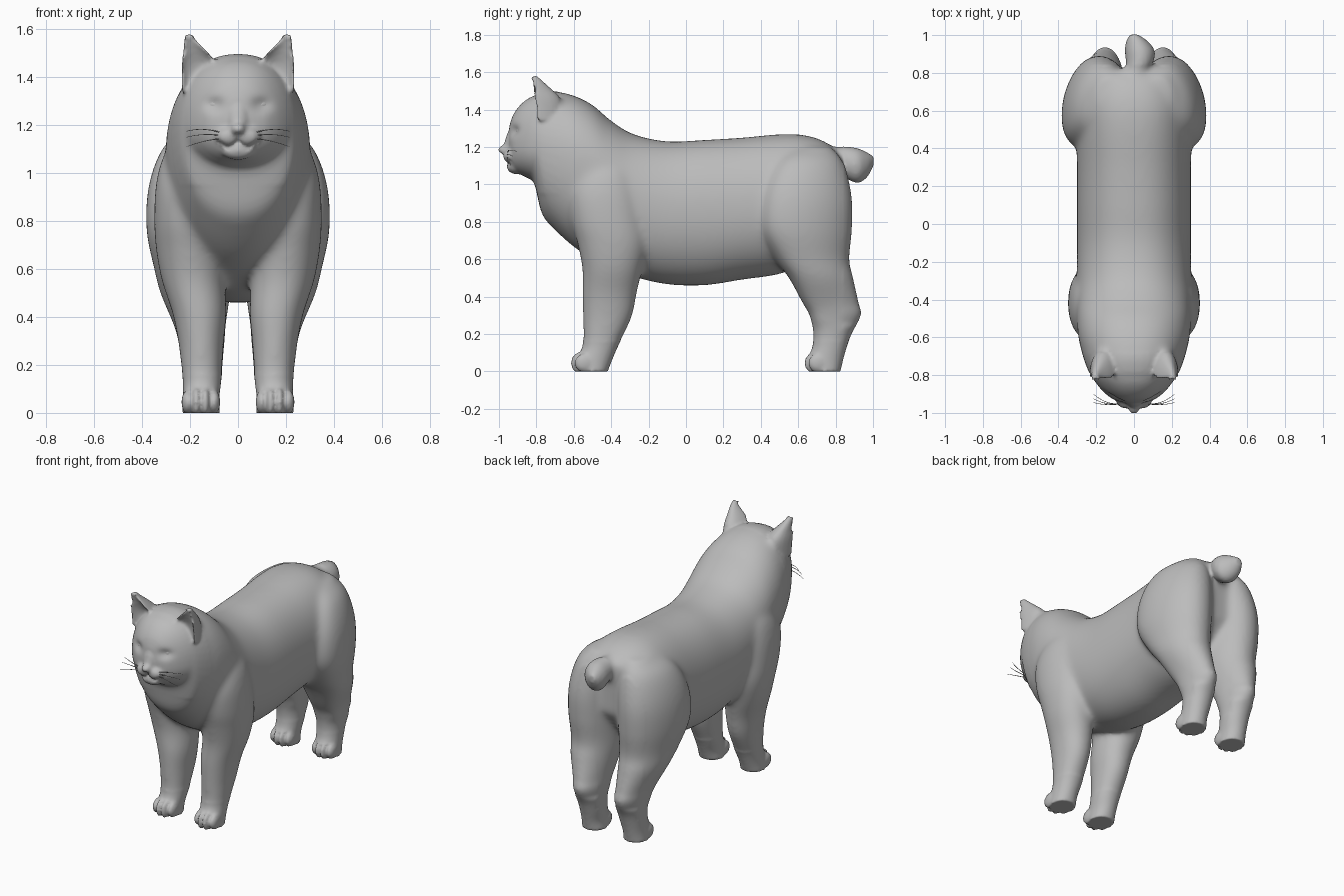
import bpy, bmesh, math
from mathutils import Vector, Matrix

if "Cube" in bpy.data.objects:
    bpy.data.objects.remove(bpy.data.objects["Cube"])

fur = bpy.data.materials.new("grey fur")
fur.diffuse_color = (0.5, 0.5, 0.5, 1)
fur.use_nodes = True
fur.node_tree.nodes["Principled BSDF"].inputs["Base Color"].default_value = fur.diffuse_color
N = 48
skin = bmesh.new()


def spline_rows(rows, steps=5):
    """Smoothly fill in rows between the key sections."""
    out = []
    for i in range(len(rows) - 1):
        a, b, c, d = (rows[max(0, min(len(rows) - 1, i + k))] for k in (-1, 0, 1, 2))
        for s in range(steps):
            t = s / steps
            out.append([q + 0.5 * t * ((r - p) + t * ((2 * p - 5 * q + 4 * r - u)
                        + t * (3 * (q - r) + u - p))) for p, q, r, u in zip(a, b, c, d)])
    return out + [list(rows[-1])]


def loft(rings):
    """Closed tube through rings of points."""
    vs = [[skin.verts.new(p) for p in ring] for ring in rings]
    for a, b in zip(vs, vs[1:]):
        for j in range(N):
            k = (j + 1) % N
            skin.faces.new((a[j], a[k], b[k], b[j]))
    skin.faces.new(vs[0][::-1])
    skin.faces.new(vs[-1])


def sup(v, e):
    return math.copysign(abs(v) ** e, v)


ANG = [2 * math.pi * j / N for j in range(N)]


def limb(rows, side, skew=0):
    """Upright limb: rows of z, x0, x1, y0, y1; skew moves the wide part forward."""
    def depth(a, r):
        return r * sup(math.sin(a), .95) - skew * r * math.cos(a) ** 2 * (r > .12)
    loft([[(side * ((x0 + x1) / 2 + (x1 - x0) / 2 * sup(math.cos(a), .95)),
            (y0 + y1) / 2 + depth(a, (y1 - y0) / 2), z) for a in ANG]
          for z, x0, x1, y0, y1 in spline_rows(rows)])


def ear(rows, side):
    """Crescent sections, hollow towards the front."""
    loft([[(side * ((x0 + x1) / 2 + (x1 - x0) / 2 * math.cos(a)),
            y0 + (.012 + (y1 - y0) * math.sin(a) if math.sin(a) > 0
                  else -.3 * (y1 - y0) * math.sin(a)), z)
           for a in ANG] for z, x0, x1, y0, y1 in spline_rows(rows)])


def ball(bm, c, r, tilt=0):
    m = Matrix.Translation(c) @ Matrix.Rotation(tilt, 4, 'X') @ Matrix.Diagonal((*r, 1))
    bmesh.ops.create_uvsphere(bm, u_segments=24, v_segments=16, radius=1, matrix=m)


# head, neck and trunk: y, bottom, top, half width, widest height
trunk = [(-.945, 1.12, 1.31, .06, 1.20), (-.925, 1.08, 1.37, .115, 1.20),
         (-.89, 1.055, 1.42, .16, 1.20), (-.85, 1.035, 1.455, .195, 1.20),
         (-.81, 1.0, 1.475, .222, 1.2), (-.77, .84, 1.49, .245, 1.18), (-.7, .755, 1.497, .27, 1.16),
         (-.6, .665, 1.475, .295, 1.13), (-.5, .6, 1.425, .303, 1.08),
         (-.4, .55, 1.34, .305, 1.0), (-.28, .505, 1.268, .303, .92), (-.1, .465, 1.23, .302, .86),
         (.1, .46, 1.238, .302, .86), (.3, .49, 1.25, .302, .87), (.5, .52, 1.268, .305, .9),
         (.63, .58, 1.264, .3, .93), (.74, .7, 1.23, .255, .97), (.82, .82, 1.17, .17, 1.0)]
loft([[(hw * sup(math.cos(a), .88 if math.sin(a) > 0 else .94), y,
        zw + ((zt - zw) if math.sin(a) > 0 else (zw - zb)) * sup(math.sin(a), .95))
       for a in ANG] for y, zb, zt, hw, zw in spline_rows(trunk)])

# stub tail: centre x, y, z and radius
tail = [(.0, .7, 1.12, .06), (.01, .79, 1.135, .066), (.03, .86, 1.115, .086),
        (.03, .92, 1.1, .092), (.015, .97, 1.105, .065), (0, 1.003, 1.125, .025)]
loft([[(x + .85 * r * math.cos(a), y, z + r * math.sin(a)) for a in ANG]
      for x, y, z, r in spline_rows(tail)])

front_leg = [(-.005, .075, .232, -.575, -.42), (.06, .078, .23, -.585, -.395),
             (.13, .07, .23, -.555, -.365), (.2, .065, .238, -.55, -.33),
             (.3, .058, .25, -.552, -.285), (.42, .048, .275, -.555, -.262),
             (.55, .055, .318, -.555, -.232), (.68, .06, .342, -.58, -.206),
             (.8, .08, .35, -.61, -.222), (.95, .1, .343, -.62, -.25),
             (1.07, .12, .312, -.57, -.29), (1.15, .15, .25, -.5, -.35)]
hind_leg = [(-.005, .075, .232, .665, .825), (.06, .078, .23, .65, .84),
            (.13, .07, .23, .675, .86), (.2, .063, .235, .68, .885),
            (.3, .055, .25, .66, .935), (.37, .05, .27, .62, .922), (.5, .03, .325, .55, .893),
            (.6, .01, .35, .475, .873), (.75, -.01, .381, .39, .886), (.9, -.015, .38, .385, .888),
            (1.03, -.015, .35, .42, .868), (1.13, .0, .295, .48, .835), (1.2, .03, .2, .56, .78)]
ear_rows = [(1.34, .06, .236, -.81, -.65), (1.43, .08, .235, -.815, -.67),
            (1.47, .098, .233, -.82, -.69), (1.5, .122, .23, -.825, -.72),
            (1.55, .17, .226, -.83, -.775), (1.583, .192, .218, -.834, -.81)]
for s in (-1, 1):
    limb(front_leg, s)
    limb(hind_leg, s, .25)
    ear(ear_rows, s)
    # four toes on each paw
    for paw_y in (-.56, .69):
        for i in range(4):
            outer = i in (0, 3)
            ball(skin, (s * (.098 + .038 * i), paw_y + (.015 if outer else -.005), .045),
                 (.024, .052, .058 if not outer else .05))
    # whisker pads
    ball(skin, (s * .04, -.932, 1.152), (.056, .046, .042))

# muzzle bridge, nose and chin
ball(skin, (0, -.93, 1.24), (.044, .035, .1), -.3)
ball(skin, (0, -.975, 1.185), (.03, .03, .024))
ball(skin, (0, -.912, 1.095), (.07, .046, .04))

# fuse the parts into one soft skin
mesh = bpy.data.meshes.new("raw")
bmesh.ops.recalc_face_normals(skin, faces=skin.faces)
skin.to_mesh(mesh)
raw = bpy.data.objects.new("raw", mesh)
bpy.context.collection.objects.link(raw)
rm = raw.modifiers.new("fuse", 'REMESH')
rm.mode, rm.voxel_size = 'VOXEL', .011
sm = raw.modifiers.new("soften", 'SMOOTH')
sm.factor, sm.iterations = .5, 4
fused = bpy.data.meshes.new_from_object(raw.evaluated_get(bpy.context.evaluated_depsgraph_get()))
bpy.data.objects.remove(raw)

# blend shoulders, haunches and trunk further, keeping face, ears, paws and tail crisp
bm = bmesh.new()
bm.from_mesh(fused)
soft = [v for v in bm.verts if v.co.z > .5 and -.68 < v.co.y < .84
        or .16 < v.co.z < .95 and v.co.y < .84]
for _ in range(22):
    bmesh.ops.smooth_vert(bm, verts=soft, factor=.5, use_axis_x=True, use_axis_y=True,
                          use_axis_z=True)
bm.to_mesh(fused)
bm.free()


def add_object(name, me):
    me.materials.clear()
    me.materials.append(fur)
    me.polygons.foreach_set("use_smooth", [True] * len(me.polygons))
    ob = bpy.data.objects.new(name, me)
    bpy.context.collection.objects.link(ob)
    return ob


# press in eye sockets, mouth line and toe grooves, then flatten the soles
for v in fused.vertices:
    x, y, z = v.co
    ax = abs(x)
    if y < -.8 and 1.05 < z < 1.4:
        v.co.y += .02 * math.exp(-((ax - .1) / .04) ** 2 - ((z - 1.285) / .03) ** 2)
        lip = 1.118 + .012 * math.cos(ax / .04 * math.pi)
        if ax < .085:
            v.co.y += .011 * math.exp(-((z - lip) / .008) ** 2)
        if 1.125 < z < 1.17:
            v.co.y += .01 * math.exp(-(ax / .008) ** 2)
    if z < .09 and (y < -.56 or .63 < y < .69):
        for gx in (.117, .155, .193):
            v.co.y += .008 * math.exp(-((ax - gx) / .008) ** 2)
    v.co.z = max(0, v.co.z)
add_object("body", fused)

# eyes
bm = bmesh.new()
for s in (-1, 1):
    m = (Matrix.Translation((s * .103, -.882, 1.285)) @ Matrix.Rotation(s * .5, 4, 'Z')
         @ Matrix.Rotation(-s * .2, 4, 'Y') @ Matrix.Diagonal((.042, .022, .027, 1)))
    bmesh.ops.create_uvsphere(bm, u_segments=24, v_segments=16, radius=1, matrix=m)
me = bpy.data.meshes.new("eyes")
bm.to_mesh(me)
bm.free()
add_object("eyes", me)

# whiskers
cu = bpy.data.curves.new("whiskers", 'CURVE')
cu.dimensions, cu.bevel_depth, cu.bevel_resolution = '3D', .0025, 1
for s in (-1, 1):
    for z0, z1, z2, y2 in ((1.165, 1.195, 1.175, -.9), (1.155, 1.17, 1.15, -.925),
                           (1.145, 1.14, 1.11, -.945)):
        sp = cu.splines.new('POLY')
        sp.points.add(8)
        for i, p in enumerate(sp.points):
            t = i / 8
            a, b, c = Vector((.06, -.95, z0)), Vector((.14, -.965, z1)), Vector((.215, y2, z2))
            q = a * (1 - t) ** 2 + b * 2 * t * (1 - t) + c * t * t
            p.co = (s * q.x, q.y, q.z, 1)
            p.radius = 1 - .6 * t
cu.materials.append(fur)
wo = bpy.data.objects.new("whiskers", cu)
bpy.context.collection.objects.link(wo)
